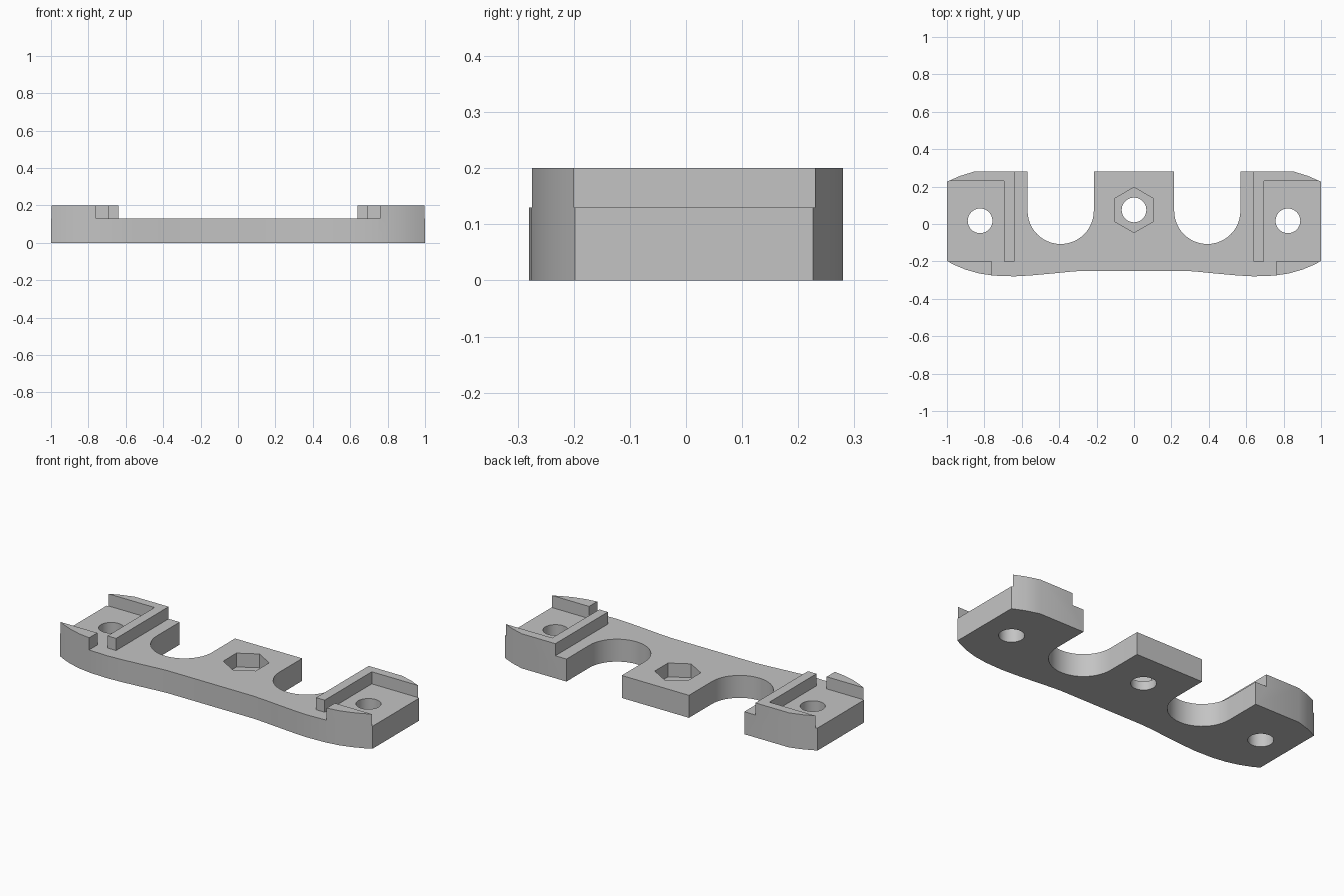
import bpy, bmesh, math

cube = bpy.data.objects.get("Cube")
if cube:
    bpy.data.objects.remove(cube, do_unlink=True)

BASE, TOP, OVER = 0.13, 0.20, 0.3
SLOT_X, SLOT_Y, SLOT_R = 0.392, 0.07, 0.177

grey = bpy.data.materials.new("light grey")
grey.use_nodes = True
colour = (0.55, 0.55, 0.55, 1)
grey.diffuse_color = colour
grey.node_tree.nodes["Principled BSDF"].inputs["Base Color"].default_value = colour


def mirrored(half):
    """Close a right-hand half outline with its mirror image."""
    return half + [(-x, y) for x, y in reversed(half)]


def ring(cx, cy, r, n, start=0.0, sweep=2 * math.pi, closed=True):
    steps = n if closed else n + 1
    return [(cx + r * math.cos(start + sweep * i / n),
             cy + r * math.sin(start + sweep * i / n)) for i in range(steps)]


def prism(name, outline, z0, z1):
    bm = bmesh.new()
    face = bm.faces.new([bm.verts.new((x, y, z0)) for x, y in outline])
    new = bmesh.ops.extrude_face_region(bm, geom=[face])["geom"]
    verts = [v for v in new if isinstance(v, bmesh.types.BMVert)]
    bmesh.ops.translate(bm, verts=verts, vec=(0, 0, z1 - z0))
    bmesh.ops.recalc_face_normals(bm, faces=bm.faces)
    mesh = bpy.data.meshes.new(name)
    bm.to_mesh(mesh)
    bm.free()
    mesh.materials.append(grey)
    obj = bpy.data.objects.new(name, mesh)
    bpy.context.collection.objects.link(obj)
    return obj


def cut(target, outline, z0, z1):
    cutter = prism("cutter", outline, z0, z1)
    cutter.hide_render = True
    mod = target.modifiers.new("cut", "BOOLEAN")
    mod.operation = "DIFFERENCE"
    mod.solver = "EXACT"
    mod.object = cutter
    bpy.context.view_layer.objects.active = target
    bpy.ops.object.modifier_apply(modifier=mod.name)
    bpy.data.objects.remove(cutter, do_unlink=True)


# Plate outline: back tab, round slot, chamfered end, bowed front edge
back = [(SLOT_X - SLOT_R, 0.28)]
slot = ring(SLOT_X, SLOT_Y, SLOT_R, 24, math.pi, math.pi, closed=False)
end = [(SLOT_X + SLOT_R, 0.28), (0.855, 0.28), (0.93, 0.257), (1, 0.226)]
front = [(1, -0.198), (0.96, -0.219), (0.9, -0.244), (0.83, -0.264),
         (0.75, -0.276), (0.64, -0.28), (0.55, -0.275), (0.42, -0.263),
         (0.34, -0.255), (0.27, -0.25)]
plate = prism("mounting_plate", mirrored(back + slot + end + front), 0, TOP)

# Lowered middle and end pockets, leaving the raised ribs and lips
lowered = [(0.64, 0.4), (0.64, -0.2), (0.695, -0.2), (0.695, 0.23),
           (1.1, 0.23), (1.1, -0.2), (0.76, -0.2), (0.76, -0.4)]
cut(plate, mirrored(lowered), BASE, OVER)

# Bolt holes and hexagonal nut recess
for x, y in ((-0.823, 0.017), (0.823, 0.017), (0, 0.075)):
    cut(plate, ring(x, y, 0.066, 40), -0.1, OVER)
cut(plate, ring(0, 0.075, 0.121, 6, math.pi / 2), 0.05, OVER)

# Smooth curved walls, sharp corners
bpy.ops.object.select_all(action="DESELECT")
plate.select_set(True)
bpy.context.view_layer.objects.active = plate
bpy.ops.object.shade_smooth_by_angle(angle=math.radians(20))
